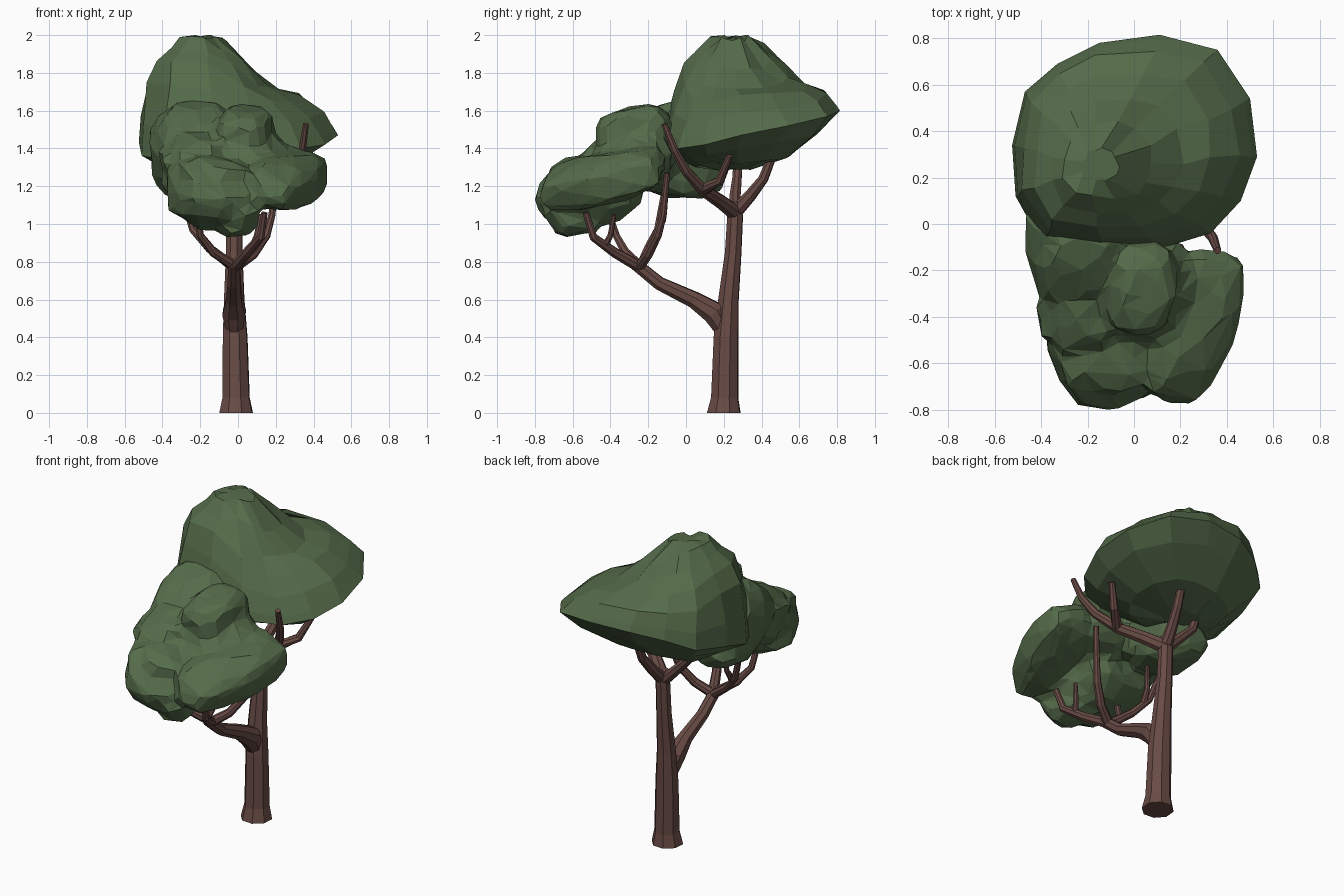
import bpy, bmesh, math, random
from mathutils import Vector, Euler, noise

random.seed(4)
cube = bpy.data.objects.get("Cube")
if cube:
    bpy.data.objects.remove(cube)


def material(name, colour):
    mat = bpy.data.materials.new(name)
    mat.use_nodes = True
    mat.diffuse_color = (*colour, 1)
    mat.node_tree.nodes["Principled BSDF"].inputs["Base Color"].default_value = (*colour, 1)
    return mat


leaf = material("leaf green", (0.09, 0.148, 0.068))
bark = material("bark brown", (0.14, 0.07, 0.06))


def finish(bm, name, mat):
    bmesh.ops.recalc_face_normals(bm, faces=bm.faces)
    mesh = bpy.data.meshes.new(name)
    bm.to_mesh(mesh)
    bm.free()
    mesh.materials.append(mat)
    obj = bpy.data.objects.new(name, mesh)
    bpy.context.collection.objects.link(obj)
    return obj


def loft(bm, rings):
    """Skin a list of vertex rings and close both ends."""
    n = len(rings[0])
    for a, b in zip(rings, rings[1:]):
        for i in range(n):
            j = (i + 1) % n
            bm.faces.new((a[i], a[j], b[j], b[i]))
    for ring in (rings[0], rings[-1]):
        bm.faces.new(ring)


def limb(name, points, radii, sides=8):
    """Tapered tube along a path, radius interpolated from start to end."""
    pts = [Vector(p) for p in points]
    if len(radii) == 2:
        steps = len(pts) - 1
        radii = [radii[0] + (radii[1] - radii[0]) * i / steps for i in range(steps + 1)]
    bm = bmesh.new()
    rings = []
    for i, p in enumerate(pts):
        along = (pts[min(i + 1, len(pts) - 1)] - pts[max(i - 1, 0)]).normalized()
        if i == 0 and p.z == 0:
            along = Vector((0, 0, 1))
        u = along.cross(Vector((0.9, 0.3, 0.1))).normalized()
        v = along.cross(u)
        ring = []
        for k in range(sides):
            a = math.tau * k / sides
            ring.append(bm.verts.new(p + (u * math.cos(a) + v * math.sin(a)) * radii[i]))
        rings.append(ring)
    loft(bm, rings)
    return finish(bm, name, bark)


# Trunk with flared foot
limb("trunk",
     [(-0.01, 0.2, 0), (-0.01, 0.205, 0.08), (-0.015, 0.212, 0.4), (-0.02, 0.225, 0.6),
      (-0.02, 0.25, 0.85), (-0.02, 0.26, 1.04), (-0.02, 0.26, 1.12)],
     [0.094, 0.076, 0.069, 0.057, 0.046, 0.044, 0.035])

# Lower limb reaching forward
limb("lower_limb",
     [(-0.02, 0.22, 0.4), (-0.02, 0.15, 0.53), (-0.02, 0.04, 0.6),
      (-0.02, -0.14, 0.685), (-0.02, -0.27, 0.79)],
     [0.04, 0.066, 0.046, 0.037, 0.034])

# Branches on the lower limb
limb("front_branch",
     [(-0.02, -0.24, 0.77), (0.05, -0.38, 0.85), (0.12, -0.49, 0.93), (0.14, -0.53, 1.06)], (0.032, 0.018))
limb("front_twig", [(0.08, -0.43, 0.88), (0.1, -0.4, 0.94), (0.12, -0.38, 1.05)], (0.02, 0.012))
limb("front_right_branch",
     [(-0.02, -0.25, 0.78), (-0.13, -0.32, 0.85), (-0.2, -0.37, 0.94), (-0.22, -0.43, 1.12)], (0.028, 0.016))
limb("back_right_branch",
     [(-0.02, -0.24, 0.77), (-0.15, -0.2, 0.87), (-0.24, -0.15, 0.97), (-0.31, -0.11, 1.2)], (0.028, 0.016))
limb("back_right_twig", [(-0.21, -0.165, 0.94), (-0.2, -0.12, 1.02), (-0.19, -0.11, 1.2)], (0.02, 0.012))
limb("back_left_branch",
     [(-0.02, -0.25, 0.77), (0.08, -0.2, 0.84), (0.15, -0.15, 0.94), (0.18, -0.12, 1.05),
      (0.2, -0.1, 1.27)], (0.03, 0.016))

# Branches at the trunk top
limb("long_side_branch",
     [(-0.02, 0.26, 1.06), (0.08, 0.18, 1.12), (0.2, 0.09, 1.18), (0.29, 0.0, 1.28),
      (0.34, -0.06, 1.39), (0.36, -0.115, 1.53)], (0.044, 0.016))
limb("side_twig", [(0.2, 0.09, 1.18), (0.3, 0.18, 1.23), (0.36, 0.23, 1.36)], (0.032, 0.018))
limb("rear_branch",
     [(-0.02, 0.25, 1.05), (0.0, 0.34, 1.15), (0.02, 0.41, 1.24), (0.03, 0.48, 1.42)], (0.038, 0.022))
limb("right_branch",
     [(-0.02, 0.26, 1.05), (-0.12, 0.26, 1.15), (-0.21, 0.27, 1.24), (-0.27, 0.28, 1.45)], (0.036, 0.022))

# Main crown: rim outline, tall knob above, shallow bowl beneath
rim = [(-0.525, 0.34, 1.42), (-0.47, 0.57, 1.48), (-0.33, 0.69, 1.55), (-0.15, 0.78, 1.59),
       (0.11, 0.815, 1.6), (0.36, 0.75, 1.57), (0.5, 0.54, 1.52), (0.53, 0.29, 1.47),
       (0.46, 0.1, 1.42), (0.33, -0.04, 1.4), (0.1, -0.11, 1.4), (-0.15, -0.12, 1.4),
       (-0.4, -0.08, 1.34), (-0.51, 0.12, 1.34)]
centre = Vector((-0.18, 0.24, 0))
bm = bmesh.new()
rings = []
for side, scales in ((-1, (0.2, 0.55, 0.85)), (1, (1, 0.97, 0.88, 0.72, 0.54, 0.36, 0.15))):
    for s in scales:
        ring = []
        for x, y, z in rim:
            p = centre.lerp(Vector((x, y, 0)), s)
            if side > 0:
                steep = max(4, 8 - 16 * x)
                d = math.hypot(p.x + 0.2, 0.9 * (p.y - 0.24))
                knob = 0.24 * min(1, max(0, (0.35 - d) / 0.24))
                p.z = z + (1.75 - z) * (1 - s ** steep) + knob
            else:
                p.z = z + (1.29 - z) * (1 - s ** 2.5)
            if s < 0.95:
                p += Vector([random.uniform(-0.015, 0.015) for _ in range(3)])
            p.z = min(p.z, 2.0)
            ring.append(bm.verts.new(p))
        rings.append(ring)
loft(bm, rings)
finish(bm, "main_crown", leaf)


def clump(bm, location, radii, turn=(0, 0, 0), rough=0.2):
    """Add a boxy, uneven leaf mass."""
    made = bmesh.ops.create_uvsphere(bm, u_segments=12, v_segments=8, radius=1)
    spin = Euler(turn).to_matrix()
    for v in made["verts"]:
        c = Vector([math.copysign(abs(a) ** 0.75, a) for a in v.co])
        c *= 1 + rough * noise.noise(v.co * 2.3 + Vector(location) * 9)
        c = Vector([a * r for a, r in zip(c, radii)])
        v.co = spin @ c + Vector(location)


# Lower foliage: overlapping masses fused into one faceted shell
bm = bmesh.new()
clump(bm, (-0.23, -0.1, 1.42), (0.23, 0.27, 0.2), (0.45, 0, 0.1))            # right side
clump(bm, (-0.26, -0.01, 1.32), (0.2, 0.24, 0.18), (0, 0.1, 0))              # right skirt
clump(bm, (-0.12, -0.5, 1.17), (0.25, 0.27, 0.19), (0.15, 0, 0.15), 0.3)     # front
clump(bm, (-0.01, -0.58, 1.06), (0.13, 0.16, 0.12), (0.1, 0, 0.3), 0.3)      # front point
clump(bm, (0.26, -0.44, 1.24), (0.18, 0.37, 0.13), (0.25, 0.35, -0.25))      # left side
clump(bm, (0.04, -0.27, 1.49), (0.15, 0.21, 0.14), (0.2, 0, -0.2))           # middle
clump(bm, (-0.23, -0.35, 1.31), (0.18, 0.2, 0.17), (0.3, -0.1, 0), 0.3)      # right front
clump(bm, (0.06, -0.28, 1.33), (0.22, 0.23, 0.14), (0.25, 0, 0))             # inner core
foliage = finish(bm, "lower_foliage", leaf)
fuse = foliage.modifiers.new("fuse", 'REMESH')
fuse.mode = 'VOXEL'
fuse.voxel_size = 0.03
facet = foliage.modifiers.new("facet", 'DECIMATE')
facet.ratio = 0.1
